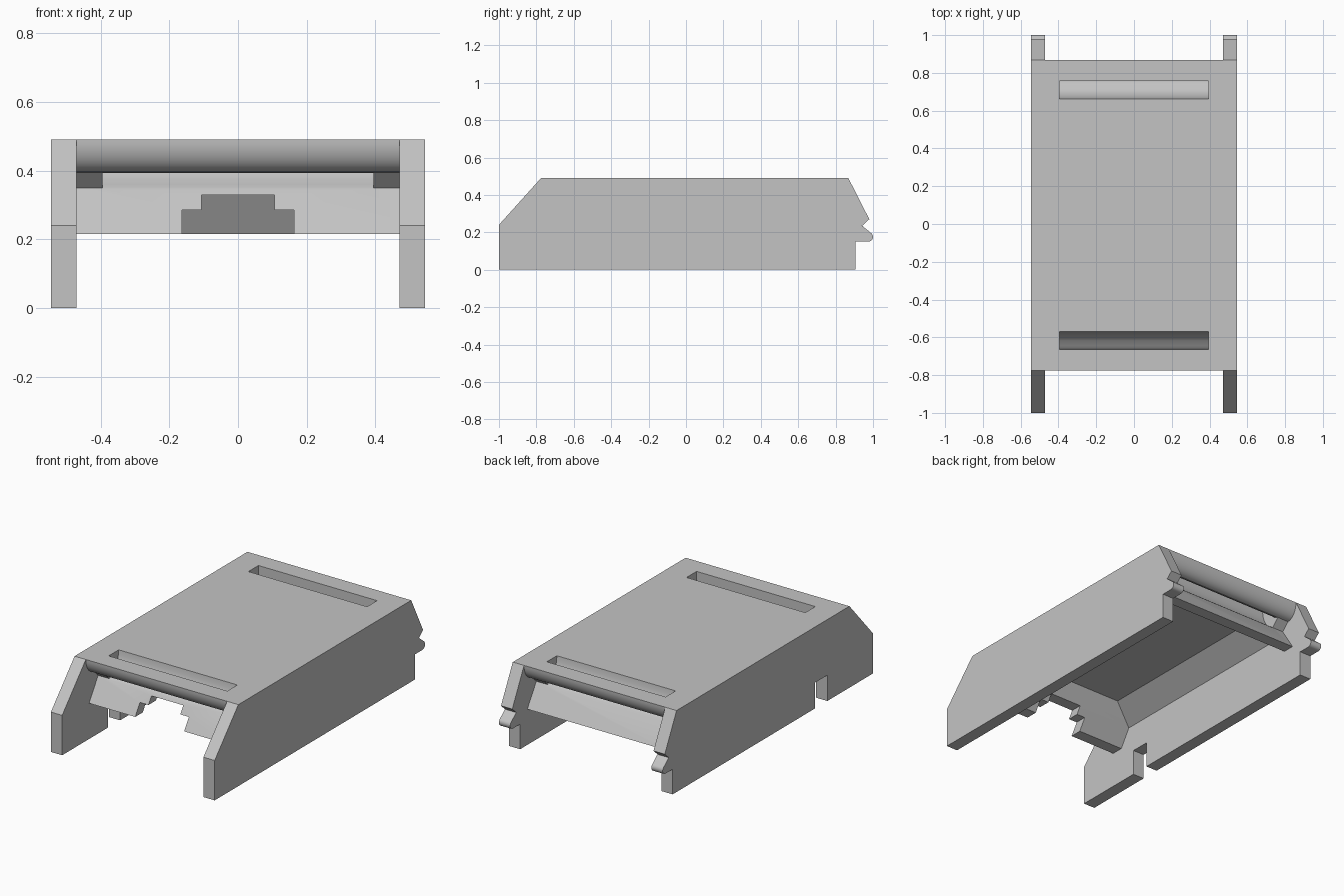
import bpy, bmesh, math
from mathutils import Vector

if "Cube" in bpy.data.objects:
    bpy.data.objects.remove(bpy.data.objects["Cube"])

grey = bpy.data.materials.new("mid grey")
grey.diffuse_color = (0.55, 0.55, 0.55, 1)
grey.use_nodes = True
grey.node_tree.nodes["Principled BSDF"].inputs["Base Color"].default_value = grey.diffuse_color


def prism(name, pts, axis, a, b):
    """Extrude a closed 2D profile along x (profile y,z) or y (profile x,z).
    a and b are end positions, or functions of z for slanted ends."""
    bm = bmesh.new()
    rings = []
    for end in (a, b):
        ring = []
        for u, z in pts:
            e = end(z) if callable(end) else end
            ring.append(bm.verts.new((e, u, z) if axis == 'x' else (u, e, z)))
        rings.append(ring)
    n = len(pts)
    for i in range(n):
        j = (i + 1) % n
        bm.faces.new((rings[0][i], rings[0][j], rings[1][j], rings[1][i]))
    bm.faces.new(rings[0][::-1])
    bm.faces.new(rings[1])
    bmesh.ops.recalc_face_normals(bm, faces=bm.faces)
    me = bpy.data.meshes.new(name)
    bm.to_mesh(me)
    bm.free()
    me.materials.append(grey)
    ob = bpy.data.objects.new(name, me)
    bpy.context.collection.objects.link(ob)
    return ob


def combine(target, other, operation):
    mod = target.modifiers.new(operation, 'BOOLEAN')
    mod.operation = operation
    mod.solver = 'EXACT'
    mod.object = other
    bpy.context.view_layer.objects.active = target
    bpy.ops.object.modifier_apply(modifier=mod.name)
    bpy.data.objects.remove(other)


def rear(pts):
    """Mirror front profile points to the rear end."""
    return [(0.093 - y, z) for y, z in reversed(pts)]


# Deck: rounded strap bars, sloped end walls and ceiling in one profile
arc = [(-0.705 - 0.07 * math.sin(t), 0.49 - 0.095 * (1 - math.cos(t)))
       for t in [math.pi / 2 * k / 12 for k in range(13)]]
bar = [(-0.705 - 0.07 * math.cos(k * math.pi / 24),
        0.49 - 0.095 * math.sin(k * math.pi / 24)) for k in range(13)]
front = bar + [(-0.658, 0.35), (-0.744, 0.215), (-0.672, 0.215),
               (-0.603, 0.325), (-0.545, 0.42)]
shell = prism("carrier_shell", front + rear(front), 'x', -0.48, 0.48)

# Sloped braces between the ceiling and the side plates
for s in (-1, 1):
    brace = prism("side_brace", [(s * 0.335, 0.42), (s * 0.335, 0.43), (s * 0.48, 0.43),
                                 (s * 0.48, 0.313)], 'y',
                  lambda z: -0.552 - 0.58 * (0.42 - min(z, 0.42)),
                  lambda z: 0.645 + 0.58 * (0.42 - min(z, 0.42)))
    combine(shell, brace, 'UNION')

# Side plates with a rounded catch at the rear
nose = [(0.975 + 0.025 * math.cos(t), 0.176 + 0.025 * math.sin(t))
        for t in [math.radians(45 - 135 * k / 8) for k in range(9)]]
side = [(-1, 0), (-1, 0.24), (-0.775, 0.49), (0.868, 0.49), (0.98, 0.27),
        (0.942, 0.235)] + nose + [(0.905, 0.151), (0.905, 0)]
for s in (-1, 1):
    combine(shell, prism("side_plate", side, 'x', s * 0.47, s * 0.545), 'UNION')

# Curved strap slots behind the bars
slot = [(-0.665, 0.55), (-0.665, 0.43), (-0.68, 0.405), (-0.705, 0.393),
        (-0.715, 0.37), (-0.668, 0.34), (-0.658, 0.349), (-0.645, 0.36),
        (-0.618, 0.375), (-0.597, 0.4), (-0.582, 0.43), (-0.573, 0.46),
        (-0.57, 0.49), (-0.57, 0.55)]
for profile in (slot, rear(slot)):
    combine(shell, prism("slot_cutter", profile, 'x', -0.395, 0.395), 'DIFFERENCE')

# Stepped opening in the front wall
step = [(-0.163, 0.1), (-0.163, 0.285), (-0.106, 0.285), (-0.106, 0.329)]
step += [(-x, z) for x, z in reversed(step)]
combine(shell, prism("opening_cutter", step, 'y', -0.85, -0.5), 'DIFFERENCE')

# Square notch under the left side plate
notch = [(-0.565, -0.1), (-0.565, 0.155), (-0.45, 0.155), (-0.45, -0.1)]
combine(shell, prism("notch_cutter", notch, 'x', -0.6, -0.4), 'DIFFERENCE')

bpy.ops.object.select_all(action='DESELECT')
shell.select_set(True)
bpy.context.view_layer.objects.active = shell
bpy.ops.object.shade_smooth_by_angle(angle=math.radians(25))
